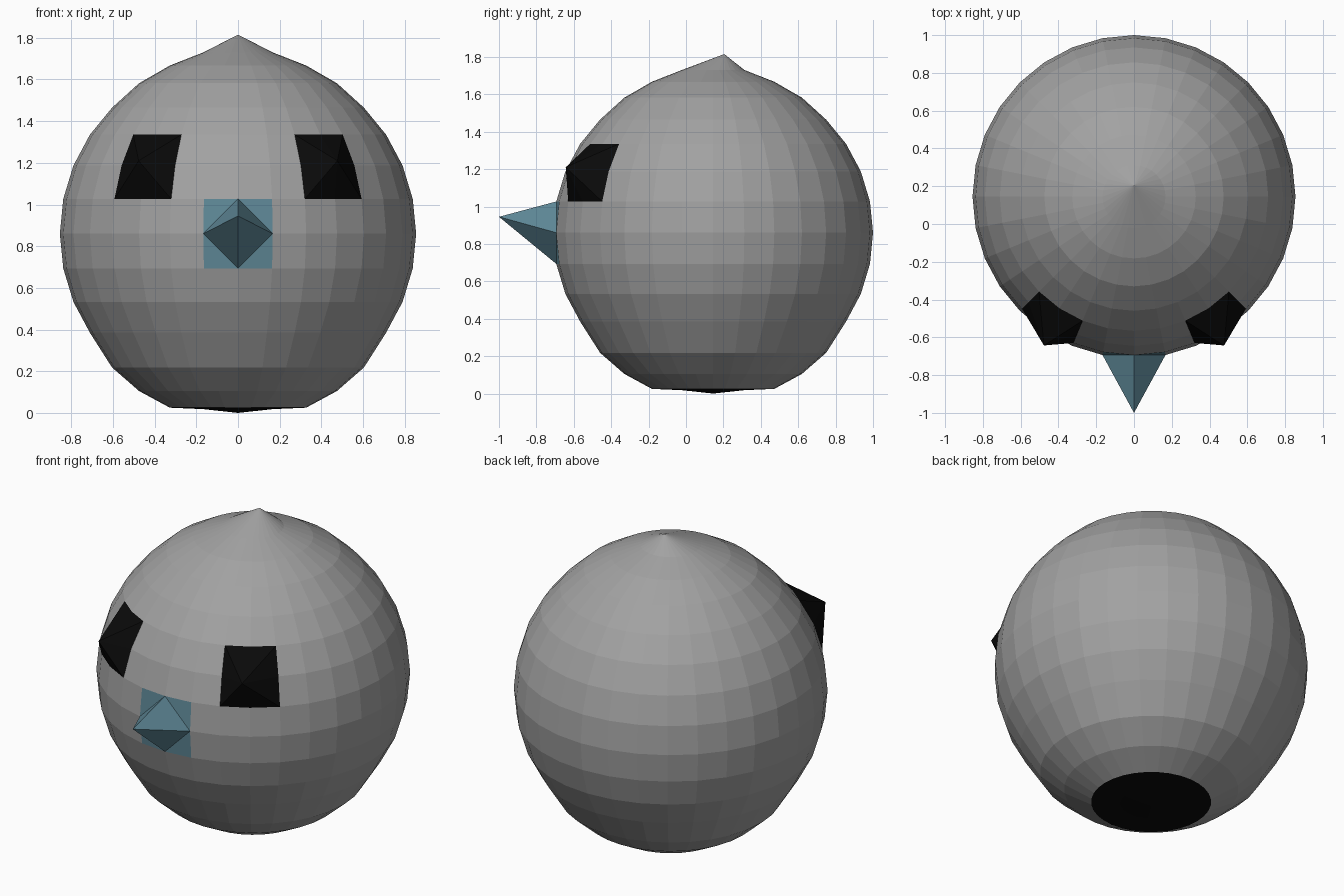
import bpy, bmesh
from math import sin, cos, radians
from mathutils import Vector

if "Cube" in bpy.data.objects:
    bpy.data.objects.remove(bpy.data.objects["Cube"])

R = 0.855
CENTRE = Vector((0, 0.145, 0.86))
STEP = 11.25  # degrees per ring and per segment


def material(name, rgb):
    m = bpy.data.materials.new(name)
    m.diffuse_color = (*rgb, 1)
    m.use_nodes = True
    m.node_tree.nodes["Principled BSDF"].inputs["Base Color"].default_value = m.diffuse_color
    return m


grey = material("grey", (0.36, 0.36, 0.36))
black = material("black", (0.003, 0.003, 0.003))
blue = material("dusty blue", (0.115, 0.25, 0.315))

# Faceted ball body
bm = bmesh.new()
bmesh.ops.create_uvsphere(bm, u_segments=32, v_segments=16, radius=R)
for v in bm.verts:
    v.co += CENTRE

# Rings pulled into a small peak on top and a flattened base (ring number: height)
heights = {0: 1.815, 1: 1.73, 2: 1.667, 3: 1.582,
           12: 0.218, 13: 0.105, 14: 0.025, 15: 0.018, 16: 0.0}
rings = {k: [v for v in bm.verts
             if abs(v.co.z - CENTRE.z - R * cos(radians(k * STEP))) < 0.004]
         for k in heights}
for k, verts in rings.items():
    for v in verts:
        v.co.z = heights[k]
rings[0][0].co.y = 0.205

# Black base disc
part = bm.faces.layers.int.new("part")
for f in bm.faces:
    if f.calc_center_median().z < 0.03:
        f[part] = 1


def pull_out(ring, segment, target, part_id, to_corners):
    """Pull one grid point outward and split its four quads into a pyramid."""
    a, p = radians(segment * STEP), radians(ring * STEP)
    spot = CENTRE + R * Vector((sin(p) * sin(a), -sin(p) * cos(a), cos(p)))
    v = min(bm.verts, key=lambda w: (w.co - spot).length)
    for f in list(v.link_faces):
        f[part] = part_id
        i = list(f.verts).index(v)
        q = [f.verts[(i + n) % 4] for n in range(4)]
        pair = (q[0], q[2]) if to_corners else (q[1], q[3])
        new, _ = bmesh.utils.face_split(f, *pair)
        new[part] = part_id
    v.co = target


# Eyes and beak
for s in (-1, 1):
    pull_out(6, 3 * s, (0.477 * s, -0.643, 1.21), 2, True)
pull_out(8, 0, (0, -1.0, 0.945), 3, False)

# Separate the parts into named objects
for i, (name, mat) in enumerate([("body", grey), ("base", black),
                                 ("eyes", black), ("beak", blue)]):
    piece = bm.copy()
    layer = piece.faces.layers.int["part"]
    bmesh.ops.delete(piece, geom=[f for f in piece.faces if f[layer] != i],
                     context='FACES')
    mesh = bpy.data.meshes.new(name)
    piece.to_mesh(mesh)
    piece.free()
    mesh.materials.append(mat)
    bpy.context.collection.objects.link(bpy.data.objects.new(name, mesh))
bm.free()
